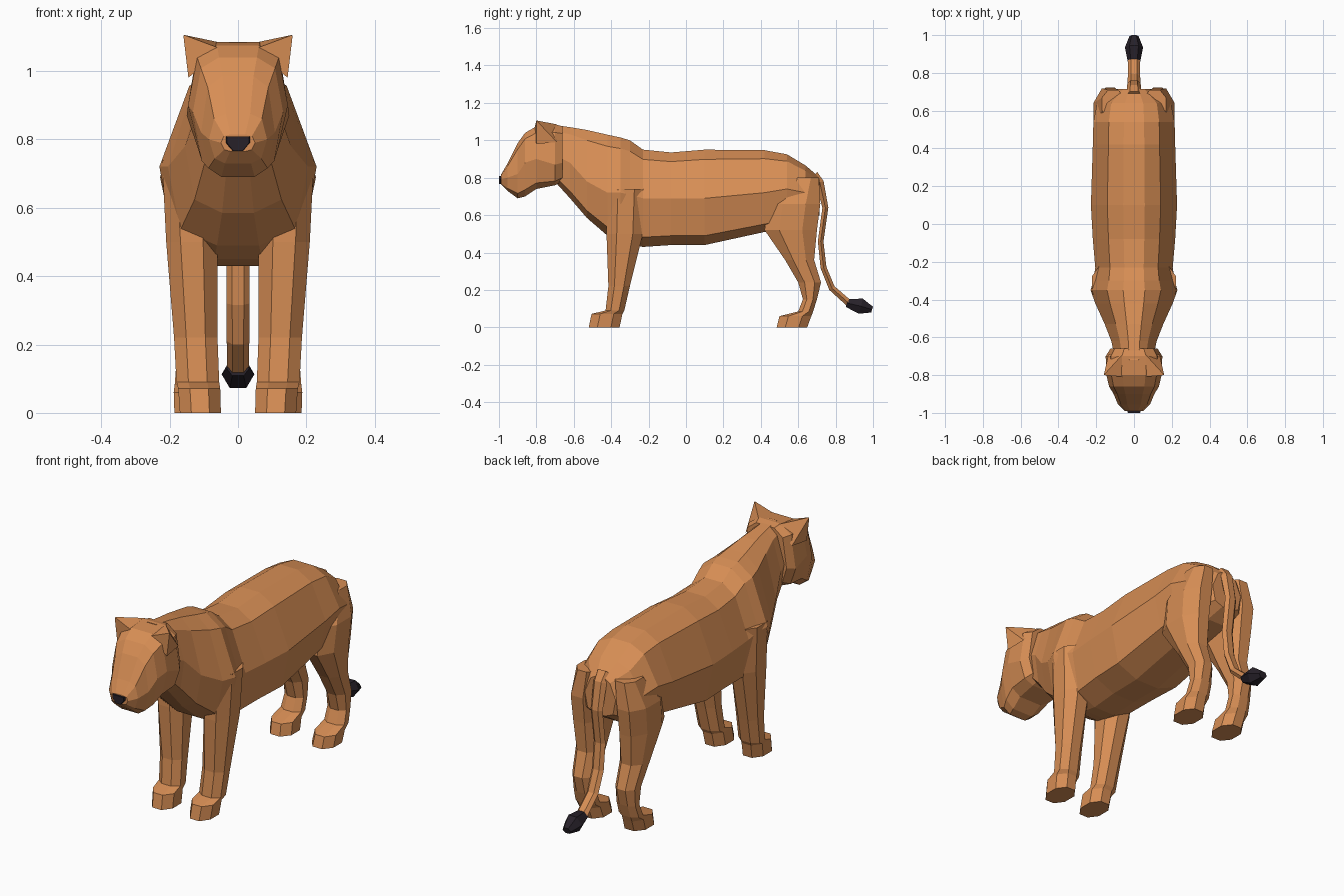
import bpy, bmesh, math
from mathutils import Vector

if "Cube" in bpy.data.objects:
    bpy.data.objects.remove(bpy.data.objects["Cube"])


def material(name, rgb):
    m = bpy.data.materials.new(name)
    m.diffuse_color = (*rgb, 1)
    m.use_nodes = True
    m.node_tree.nodes["Principled BSDF"].inputs["Base Color"].default_value = m.diffuse_color
    return m


TAN = material("tawny fur", (0.68, 0.27, 0.09))
DARK = material("dark tuft and nose", (0.02, 0.015, 0.022))


def loft(name, rings, mat):
    """Skin a list of equal-length point rings and cap both ends."""
    bm = bmesh.new()
    vs = [[bm.verts.new(p) for p in r] for r in rings]
    n = len(rings[0])
    for a, b in zip(vs, vs[1:]):
        for i in range(n):
            j = (i + 1) % n
            bm.faces.new((a[i], a[j], b[j], b[i]))
    bm.faces.new(vs[0])
    bm.faces.new(vs[-1])
    bmesh.ops.recalc_face_normals(bm, faces=bm.faces)
    me = bpy.data.meshes.new(name)
    bm.to_mesh(me)
    bm.free()
    me.materials.append(mat)
    ob = bpy.data.objects.new(name, me)
    bpy.context.collection.objects.link(ob)
    return ob


def section(y, top, bot, w, mid, fx):
    """Symmetric ten-sided cross-section of the trunk or head."""
    zs = (top, top - .2 * (top - mid), mid, bot + .2 * (mid - bot), bot)
    half = [(w * f, y, z) for f, z in zip(fx, zs)]
    return half + [(-x, yy, z) for x, yy, z in reversed(half)]


# trunk and neck: y, top, bottom, half width, widest height
trunk = [(-.72, 1.085, .80, .10, .93), (-.62, 1.07, .69, .12, .88),
         (-.53, 1.055, .585, .155, .78), (-.42, 1.03, .49, .205, .72),
         (-.35, 1.015, .45, .23, .72), (-.30, 1.0, .44, .215, .71),
         (-.23, .95, .43, .205, .69), (-.08, .935, .44, .218, .69),
         (.10, .95, .44, .228, .69), (.42, .947, .51, .218, .72),
         (.54, .925, .53, .215, .74), (.64, .865, .55, .195, .72),
         (.715, .80, .60, .09, .70)]
loft("trunk", [section(*r, (.25, .62, 1, .82, .3)) for r in trunk], TAN)

# head
head = [(-.99, .815, .765, .050, .79), (-.955, .875, .73, .085, .80),
        (-.90, .985, .69, .108, .82), (-.86, 1.04, .70, .132, .88),
        (-.80, 1.075, .74, .146, .90), (-.70, 1.085, .76, .150, .87),
        (-.66, 1.075, .78, .125, .88)]
loft("head", [section(*r, (.42, .82, 1, .8, .45)) for r in head], TAN)

# nose
loft("nose", [[(x * s, y, z) for x, z in
               ((-.036, .808), (.036, .808), (.036, .79), (.015, .766),
                (-.015, .766), (-.036, .79))]
              for y, s in ((-1.0, .9), (-.975, 1.1))], DARK)


def leg_ring(z, y0, y1, x0, x1, s):
    """Rectangle with cut corners at height z."""
    cx, cy = (x1 - x0) * .28, (y1 - y0) * .28
    pts = [(x0 + cx, y0), (x1 - cx, y0), (x1, y0 + cy), (x1, y1 - cy),
           (x1 - cx, y1), (x0 + cx, y1), (x0, y1 - cy), (x0, y0 + cy)]
    return [(s * x, y, z) for x, y in pts]


# legs: z, front, back, inner, outer
front = [(.74, -.42, -.22, .08, .222), (.50, -.425, -.23, .06, .21),
         (.22, -.415, -.30, .06, .187), (.09, -.43, -.33, .055, .18),
         (.072, -.505, -.34, .052, .175), (0, -.52, -.355, .05, .17)]
rear = [(.80, .56, .71, .05, .17), (.66, .44, .718, .055, .215),
        (.52, .42, .70, .06, .21), (.36, .53, .685, .065, .193),
        (.24, .60, .722, .07, .182), (.15, .625, .70, .07, .18),
        (.085, .60, .68, .068, .185), (.06, .50, .67, .065, .188),
        (0, .485, .648, .06, .186)]
for side, s in (("left", 1), ("right", -1)):
    loft("front_leg_" + side, [leg_ring(*r, s) for r in front], TAN)
    loft("rear_leg_" + side, [leg_ring(*r, s) for r in rear], TAN)
    # ear: a four-sided base rising to a point
    tip = (s * .16, -.80, 1.106)
    base = [(s * .05, -.81, 1.065), (s * .145, -.80, .98),
            (s * .135, -.69, .99), (s * .06, -.69, 1.085)]
    ear = [[b[i] + (tip[i] - b[i]) * .97 for i in range(3)] for b in base]
    loft("ear_" + side, [base, ear], TAN)


def tube(name, path, mat):
    """Six-sided tube along (y, z, half width, half thickness)."""
    rings = []
    for i, (y, z, w, t) in enumerate(path):
        a, b = path[max(i - 1, 0)], path[min(i + 1, len(path) - 1)]
        d = Vector((b[0] - a[0], b[1] - a[1])).normalized()
        ring = []
        for k in range(6):
            u = k * math.pi / 3
            c, q = math.cos(u) * w, math.sin(u) * t * 1.15
            ring.append((c, y - d.y * q, z + d.x * q))
        rings.append(ring)
    loft(name, rings, mat)


# tail and tuft
tube("tail", [(.68, .81, .045, .03), (.715, .775, .038, .022), (.745, .64, .035, .016),
              (.72, .46, .034, .015), (.735, .32, .034, .016),
              (.78, .21, .033, .017), (.87, .13, .032, .018)], TAN)
tube("tail_tuft", [(.86, .13, .033, .022), (.935, .113, .048, .042),
                   (.995, .095, .024, .016)], DARK)
